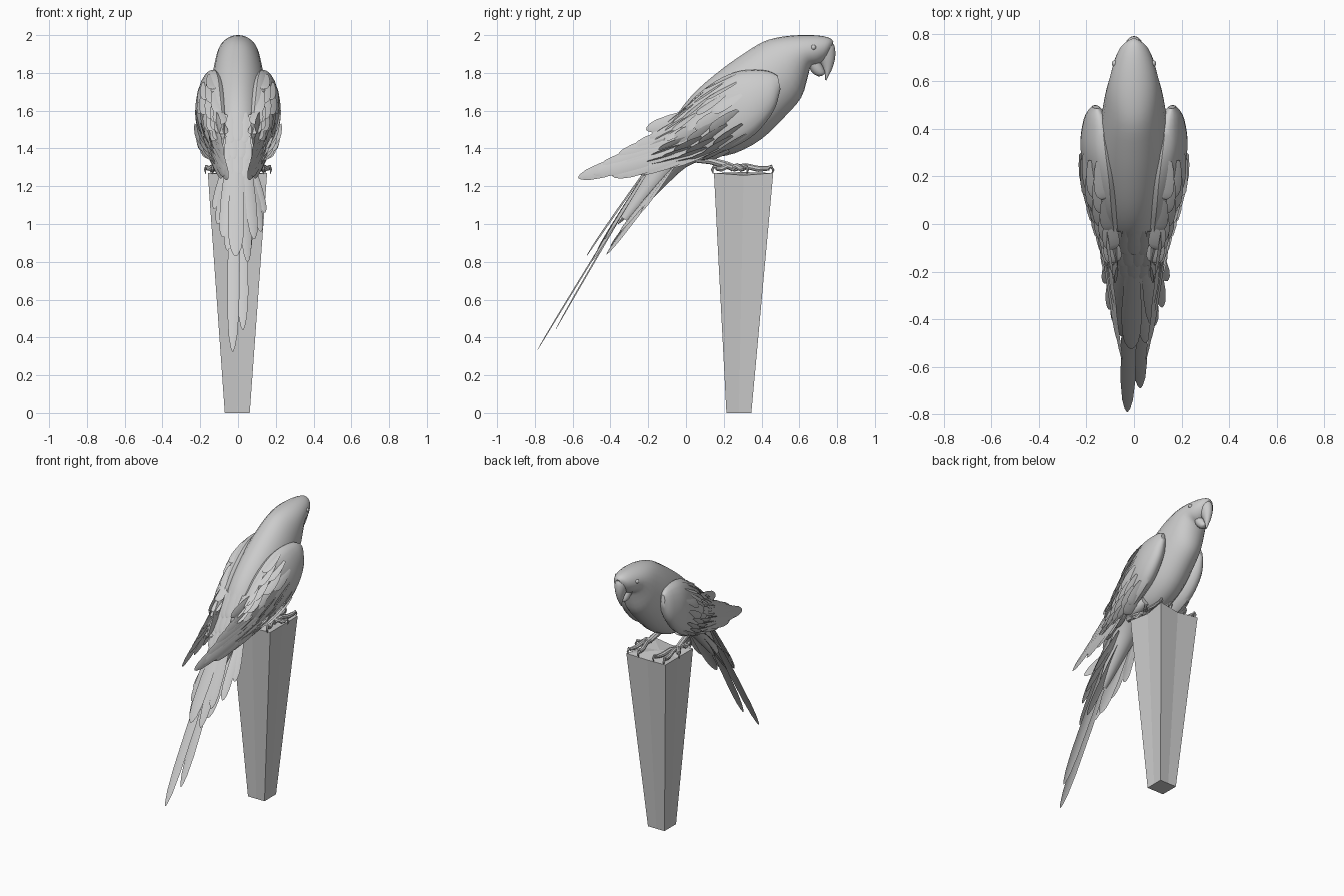
import bpy, bmesh, math, random
from mathutils import Vector as V

if "Cube" in bpy.data.objects:
    bpy.data.objects.remove(bpy.data.objects["Cube"])

random.seed(4)
X = V((1, 0, 0))


def finish(name, bm, mirror=False, smooth=True, recalc=True):
    if recalc:
        bmesh.ops.recalc_face_normals(bm, faces=bm.faces[:])
    me = bpy.data.meshes.new(name)
    bm.to_mesh(me)
    bm.free()
    ob = bpy.data.objects.new(name, me)
    bpy.context.collection.objects.link(ob)
    if smooth:
        bpy.ops.object.select_all(action='DESELECT')
        ob.select_set(True)
        bpy.context.view_layer.objects.active = ob
        bpy.ops.object.shade_smooth_by_angle(angle=math.radians(40))
    if mirror:
        ob.modifiers.new("Mirror", 'MIRROR')
    return ob


def spline(keys, u):
    """Catmull-Rom through tuples, u in 0..1"""
    n = len(keys) - 1
    f = min(max(u, 0), 1) * n
    i = min(int(f), n - 1)
    t = f - i
    k = [keys[min(max(i + j, 0), n)] for j in (-1, 0, 1, 2)]
    return [0.5 * (2 * b + (c - a) * t + (2 * a - 5 * b + 4 * c - d) * t * t
                   + (3 * b - a - 3 * c + d) * t ** 3) for a, b, c, d in zip(*k)]


def surf(keys, u, ang):
    """Point on a loft whose keys are top xyz, bottom xyz, half width"""
    k = spline(keys, u)
    top, bot, w = V(k[:3]), V(k[3:6]), k[6]
    c, a = (top + bot) / 2, (top - bot) / 2
    side = (X - a * (X.dot(a) / a.length_squared)).normalized()
    return c + a * math.cos(ang) + side * w * math.sin(ang), c


def loft(bm, keys, rings, seg):
    rows = [[bm.verts.new(surf(keys, r / (rings - 1), math.tau * s / seg)[0])
             for s in range(seg)] for r in range(rings)]
    for p, q in zip(rows, rows[1:]):
        for s in range(seg):
            t = (s + 1) % seg
            bm.faces.new((p[s], p[t], q[t], q[s]))
    bm.faces.new(rows[0])
    bm.faces.new(rows[-1])


def flat_keys(rows):
    """Rows (top y, z, bottom y, z, half width) on the centre plane"""
    return [(0, a, b, 0, c, d, w) for a, b, c, d, w in rows]


def feather(bm, base, tip, width, side, camber=0.12):
    base, tip = V(base), V(tip)
    d = (tip - base).normalized()
    s = V(side)
    s = (s - d * s.dot(d)).normalized()
    n = d.cross(s)
    rows = []
    for t, w in ((0, .45), (.25, .8), (.55, 1), (.8, .95), (.92, .7), (.98, .35), (1, .08)):
        p = base.lerp(tip, t)
        h = width * w / 2
        rows.append([bm.verts.new(q) for q in
                     (p - s * h, p + n * h * camber * 2, p + s * h)])
    for p, q in zip(rows, rows[1:]):
        for i in (0, 1):
            bm.faces.new((p[i], p[i + 1], q[i + 1], q[i]))


def tube(bm, pts, radii, seg=8):
    pts = [V(p) for p in pts]
    rows = []
    for i, p in enumerate(pts):
        d = (pts[min(i + 1, len(pts) - 1)] - pts[max(i - 1, 0)]).normalized()
        a = d.cross(V((.2, .1, 1)) if abs(d.z) < .9 else X).normalized()
        b = d.cross(a)
        rows.append([bm.verts.new(p + (a * math.cos(math.tau * s / seg)
                     + b * math.sin(math.tau * s / seg)) * radii[i]) for s in range(seg)])
    for p, q in zip(rows, rows[1:]):
        for s in range(seg):
            t = (s + 1) % seg
            bm.faces.new((p[s], p[t], q[t], q[s]))
    bm.faces.new(rows[0])
    bm.faces.new(rows[-1])


# Tapered post with a slight crease down the middle of each side
bm = bmesh.new()
rows = []
for z, h, cx, cy, inset in ((0, .066, -.004, .28, 1), (1.27, .157, -.003, .305, .9)):
    ring = []
    for i in range(8):
        a = math.pi / 4 * i + math.pi / 4
        r = h * math.sqrt(2) if i % 2 == 0 else h * inset
        ring.append(bm.verts.new((cx + r * math.cos(a), cy + r * math.sin(a),
                                  z - (.012 if z and i % 2 else 0))))
    rows.append(ring)
for i in range(8):
    j = (i + 1) % 8
    bm.faces.new((rows[0][i], rows[0][j], rows[1][j], rows[1][i]))
bm.faces.new(rows[0])
mid = bm.verts.new((-.003, .305, 1.275))
for i in range(8):
    bm.faces.new((rows[1][i], rows[1][(i + 1) % 8], mid))
finish("post", bm, smooth=False)

# Body and head
bm = bmesh.new()
loft(bm, flat_keys([
    (-.35, 1.04, -.30, 1.01, .03), (-.23, 1.24, -.13, 1.18, .06),
    (-.13, 1.42, 0, 1.30, .09), (-.04, 1.59, .12, 1.345, .12),
    (.06, 1.71, .26, 1.375, .14), (.19, 1.82, .40, 1.45, .15),
    (.31, 1.905, .525, 1.57, .142), (.41, 1.965, .61, 1.67, .127),
    (.50, 1.99, .645, 1.78, .113), (.60, 2.0, .66, 1.83, .098),
    (.70, 1.998, .69, 1.84, .08), (.76, 1.985, .725, 1.86, .056),
    (.78, 1.965, .75, 1.885, .025)]), 37, 24)
finish("body", bm)

# Hooked upper beak and small lower beak
bm = bmesh.new()
loft(bm, flat_keys([
    (.755, 1.975, .69, 1.88, .045), (.785, 1.945, .70, 1.86, .04),
    (.79, 1.885, .715, 1.845, .032), (.775, 1.825, .73, 1.815, .02),
    (.755, 1.785, .737, 1.787, .01), (.742, 1.76, .736, 1.763, .003)]), 16, 14)
finish("upper_beak", bm)
bm = bmesh.new()
loft(bm, flat_keys([
    (.70, 1.88, .65, 1.83, .04), (.725, 1.835, .67, 1.80, .034),
    (.735, 1.81, .70, 1.782, .024), (.738, 1.797, .725, 1.787, .01)]), 10, 12)
finish("lower_beak", bm)

# Eyes
bm = bmesh.new()
bmesh.ops.create_uvsphere(bm, u_segments=10, v_segments=8, radius=.014)
bmesh.ops.translate(bm, verts=bm.verts[:], vec=(.08, .675, 1.935))
finish("eyes", bm, mirror=True)

# Folded wings
wing = [(.155, .485, 1.785, .165, .50, 1.715, .015),
        (.135, .425, 1.812, .175, .465, 1.60, .05),
        (.12, .30, 1.813, .175, .37, 1.48, .075),
        (.105, .18, 1.77, .165, .25, 1.405, .073),
        (.095, .06, 1.685, .145, .13, 1.36, .058),
        (.085, -.03, 1.59, .12, .01, 1.34, .038),
        (.08, -.11, 1.525, .10, -.12, 1.33, .02),
        (.07, -.18, 1.47, .08, -.25, 1.31, .006)]
bm = bmesh.new()
loft(bm, wing, 25, 18)
finish("wings", bm, mirror=True)

# Layered covert feathers over the wing surface
bm = bmesh.new()
for r in range(6):
    u = .34 + r * .085
    for c in range(6):
        a = math.radians(22 + c * 26 + (r % 2) * 13)
        uu = u + random.uniform(-.02, .02)
        p, ctr = surf(wing, uu, a)
        q, ctr2 = surf(wing, uu + .19, a + .12)
        n = (q - ctr2).normalized()
        d = q - p
        feather(bm, p - (p - ctr).normalized() * .004, q + n * .012,
                random.uniform(.06, .08), n.cross(d))
finish("covert_feathers", bm, mirror=True, recalc=False)

# Long flight feathers: base y, z, tip x, y, z, width
bm = bmesh.new()
flight = [(.08, 1.60, .09, -.21, 1.50, .07), (.08, 1.57, .10, -.19, 1.455, .07),
          (.08, 1.53, .085, -.28, 1.40, .08), (.06, 1.49, .075, -.36, 1.36, .08),
          (.06, 1.46, .065, -.46, 1.30, .08), (.05, 1.44, .05, -.57, 1.245, .085),
          (.06, 1.42, .07, -.49, 1.265, .08), (.08, 1.40, .08, -.39, 1.255, .08),
          (.10, 1.39, .09, -.27, 1.275, .075), (.12, 1.385, .10, -.14, 1.31, .07)]
for i, (by, bz, tx, ty, tz, w) in enumerate(flight):
    feather(bm, (.135 + .003 * i, by, bz), (tx, ty, tz), w, (.15, 0, -1))
finish("flight_feathers", bm, mirror=True, recalc=False)

# Tail feathers: tip x, y, z, width
bm = bmesh.new()
tail = [(-.028, -.79, .325, .065), (.026, -.69, .44, .065), (-.012, -.525, .83, .085),
        (.05, -.50, .80, .06), (-.055, -.47, .86, .06), (.085, -.43, .92, .06),
        (-.08, -.42, .93, .06), (.12, -.35, .96, .055), (-.105, -.36, 1.0, .055),
        (.14, -.24, 1.06, .05), (-.125, -.25, 1.08, .05),
        (.05, -.42, .84, .07), (-.045, -.40, .88, .07), (0, -.31, 1.0, .09)]
for i, (x, y, z, w) in enumerate(tail):
    low = i > 6
    tilt = 0 if abs(x) < .03 else -.6 * math.copysign(1, x)
    feather(bm, (x * .55, -.06 if low else -.15, 1.31 if low else 1.37),
            (x, y, z), w, (1, 0, tilt))
finish("tail_feathers", bm, recalc=False)

# Rump feathers where the back meets the tail
bm = bmesh.new()
for r in range(3):
    for c in range(-2, 3):
        x = c * .035 + (r % 2) * .015
        y, z = -.03 - r * .05, 1.60 - r * .09
        feather(bm, (x, y, z - abs(x) * .3), (x * .9, y - .10, z - .16 - abs(x) * .3),
                .055, (1, 0, 0))
finish("rump_feathers", bm, recalc=False)

# Thighs
bm = bmesh.new()
loft(bm, [(.09, .22, 1.44, .09, .23, 1.38, .03), (.09, .15, 1.44, .09, .17, 1.35, .05),
          (.09, .08, 1.41, .09, .10, 1.335, .045), (.09, .04, 1.37, .09, .05, 1.33, .018)], 10, 12)
finish("thighs", bm, mirror=True)

# Legs, toes and hooked claws
bm = bmesh.new()
tube(bm, [(.09, .05, 1.345), (.095, .13, 1.335), (.105, .22, 1.31), (.11, .26, 1.295)],
     [.02, .019, .02, .018])
for dx, dy in ((-.045, .19), (.03, .19), (.05, .06), (.02, -.09)):
    o, d = V((.11, .25, 1.295)), V((dx, dy, 0))
    e, k = o + d, d.normalized()
    up = V((0, 0, 1))
    tube(bm, [o, o + d * .35 + up * .012, o + d * .7 - up * .003, e],
         [.018, .015, .016, .012])
    tube(bm, [e - k * .01, e + k * .012 + up * .01, e + k * .022 - up * .008, e + k * .016 - up * .03],
         [.011, .01, .007, .002], 6)
finish("feet", bm, mirror=True)
